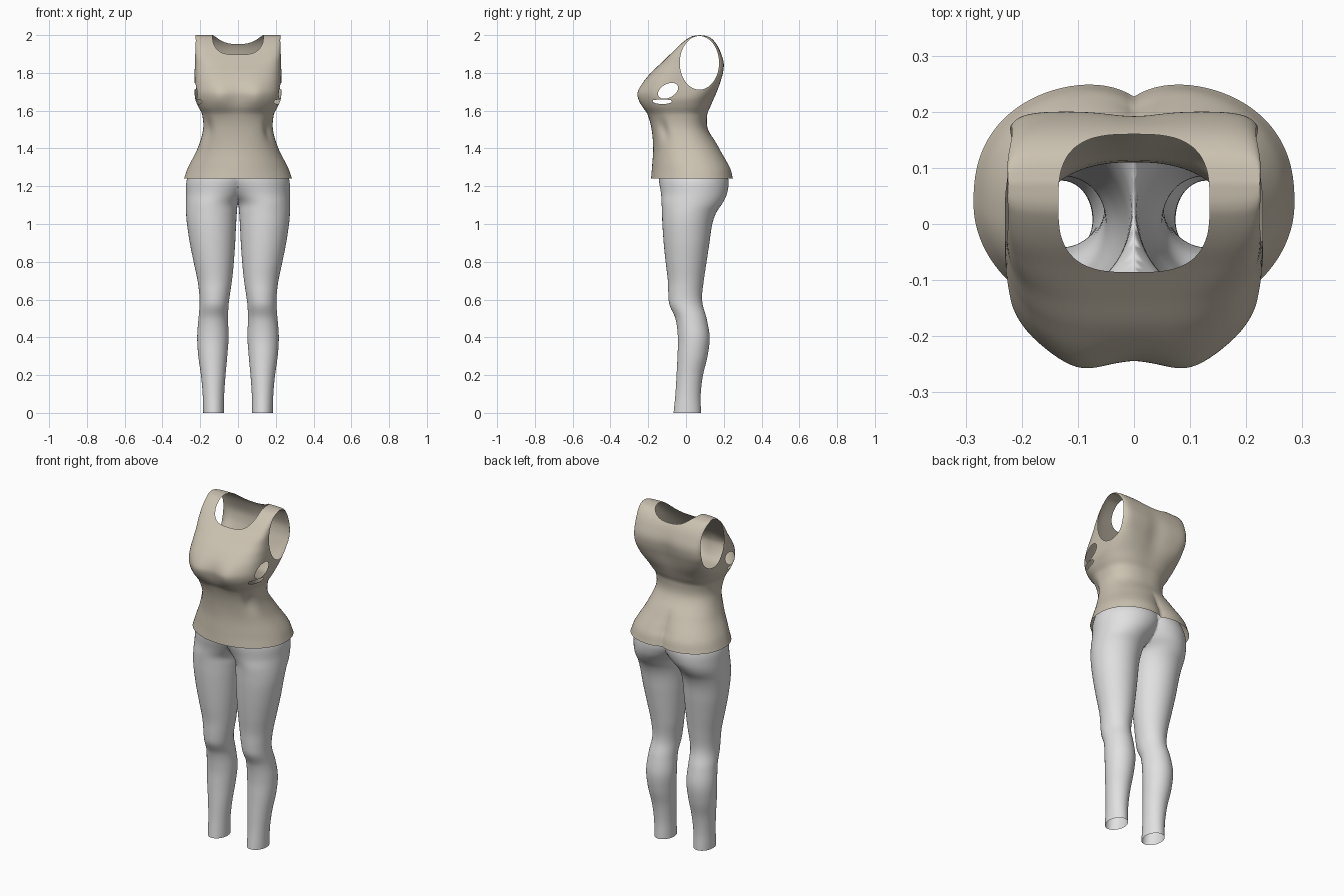
import bpy
import bmesh
from math import cos, sin, pi, exp

default = bpy.data.objects.get("Cube")
if default:
    bpy.data.objects.remove(default, do_unlink=True)


def material(name, colour):
    mat = bpy.data.materials.new(name)
    mat.use_nodes = True
    mat.diffuse_color = (*colour, 1)
    mat.node_tree.nodes["Principled BSDF"].inputs["Base Color"].default_value = (*colour, 1)
    return mat


def sample(rows, z):
    """Smoothly interpolate a table whose first column is height."""
    i = 0
    while i < len(rows) - 2 and z > rows[i + 1][0]:
        i += 1
    low, high = rows[i], rows[i + 1]
    before, after = rows[max(i - 1, 0)], rows[min(i + 2, len(rows) - 1)]
    span = high[0] - low[0]
    u = (z - low[0]) / span
    result = []
    for k in range(1, len(low)):
        m0 = (high[k] - before[k]) / (high[0] - before[0]) * span
        m1 = (after[k] - low[k]) / (after[0] - low[0]) * span
        a, b = low[k], high[k]
        result.append(a + u * m0 + u * u * (3 * (b - a) - 2 * m0 - m1)
                      + u ** 3 * (2 * (a - b) + m0 + m1))
    return result


def bell(value, centre, width):
    return exp(-((value - centre) / width) ** 2)


def super_radius(t, n):
    return (abs(cos(t)) ** n + abs(sin(t)) ** n) ** (-1 / n)


def loft(heights, sides, point):
    """Open tube through rings given by point(angle, height)."""
    bm = bmesh.new()
    rings = [[bm.verts.new(point(2 * pi * s / sides - pi, z)) for s in range(sides)]
             for z in heights]
    for lower, upper in zip(rings, rings[1:]):
        for s in range(sides):
            e = (s + 1) % sides
            bm.faces.new((lower[s], lower[e], upper[e], upper[s]))
    return bm


def cut_hole(bm, inside):
    """Cut a clean opening where inside(position) is negative."""
    new_verts = []
    for edge in list(bm.edges):
        a, b = edge.verts
        ga, gb = inside(a.co), inside(b.co)
        if ga * gb < 0:
            new_verts.append(bmesh.utils.edge_split(edge, a, ga / (ga - gb))[1])
    bmesh.ops.connect_verts(bm, verts=new_verts)
    doomed = [f for f in bm.faces if inside(f.calc_center_median()) < 0]
    bmesh.ops.delete(bm, geom=doomed, context="FACES")


def side_oval(y, z, ry, rz, tilt=0):
    def inside(p):
        dy, dz = p.y - y, p.z - z
        return ((dy * cos(tilt) + dz * sin(tilt)) / ry) ** 2 \
            + ((dz * cos(tilt) - dy * sin(tilt)) / rz) ** 2 - 1
    return inside


def neck_opening(p):
    if p.z < 1.8:
        return 1
    return abs(p.x / 0.135) ** 3 + abs((p.y - 0.037) / 0.123) ** 3 - 1


def finish(bm, name, mat):
    bmesh.ops.recalc_face_normals(bm, faces=bm.faces)
    for f in bm.faces:
        f.smooth = True
    mesh = bpy.data.meshes.new(name)
    bm.to_mesh(mesh)
    bm.free()
    mesh.materials.append(mat)
    obj = bpy.data.objects.new(name, mesh)
    bpy.context.scene.collection.objects.link(obj)
    return obj


# Sleeveless top: height, half width, front, back, front and back squareness
TOP = [
    (1.24, .286, -.185, .259, 2, 2.4),
    (1.3, .264, -.18, .243, 2, 2.4),
    (1.4, .214, -.174, .182, 2.2, 2.3),
    (1.5, .185, -.182, .117, 2.5, 2.3),
    (1.58, .19, -.203, .113, 2.6, 2.5),
    (1.62, .21, -.225, .13, 2.7, 2.7),
    (1.66, .226, -.238, .148, 2.8, 3),
    (1.7, .23, -.242, .165, 2.9, 4),
    (1.75, .23, -.224, .182, 3, 6),
    (1.8, .23, -.186, .196, 3.2, 8),
    (1.85, .229, -.134, .2, 4, 8),
    (1.9, .228, -.082, .187, 6, 8),
    (1.95, .227, -.031, .163, 8, 8),
    (1.985, .226, .014, .131, 8, 8),
    (1.996, .225, .04, .105, 8, 8),
    (2, .224, .072, .072, 8, 8),
]


def top_point(t, z):
    w, front, back, n_front, n_back = sample(TOP, z)
    mid = (front + back) / 2
    is_front = sin(t) < 0
    r = super_radius(t, n_front if is_front else n_back)
    if is_front:
        # shallow hollow beside the front panel at the waist
        side = min(abs(t), pi - abs(t))
        r *= 1 - 0.08 * bell(side, 0.6, 0.2) * bell(z, 1.5, 0.06)
    x = w * r * cos(t)
    y = mid + (back - front) / 2 * r * sin(t)
    weight = abs(sin(t))
    if is_front:
        # bust
        y -= 0.022 * weight * bell(abs(x), 0.1, 0.06) * bell(z, 1.675, 0.07)
    else:
        # seat cleft and spine
        fade = max(0, min(1, (1.44 - z) / 0.12))
        y -= 0.032 * weight * fade * exp(-abs(x) / 0.05)
        y -= 0.011 * weight * bell(x, 0, 0.06) * bell(z, 1.78, 0.12)
    return x, y, z


RINGS = 100
heights = [1.24 + 0.76 * (1 - (1 - i / RINGS) ** 1.5) for i in range(RINGS + 1)]
bm = loft(heights, 144, top_point)
cut_hole(bm, neck_opening)
cut_hole(bm, side_oval(0.071, 1.853, 0.104, 0.142))          # arm openings
cut_hole(bm, side_oval(-0.095, 1.705, 0.058, 0.036, 0.5))    # side gaps
cut_hole(bm, side_oval(-0.125, 1.648, 0.052, 0.013))
bmesh.ops.remove_doubles(bm, verts=bm.verts, dist=0.00005)
finish(bm, "sleeveless_top", material("warm_beige", (0.6, 0.54, 0.44)))

# Leggings: height, inner edge, outer edge, front, back of one leg
LEG = [
    (0, .074, .184, -.066, .079),
    (.1, .073, .187, -.056, .078),
    (.2, .066, .196, -.05, .09),
    (.3, .057, .21, -.045, .114),
    (.4, .05, .216, -.043, .125),
    (.5, .053, .209, -.056, .109),
    (.57, .05, .203, -.087, .089),
    (.62, .044, .204, -.093, .085),
    (.7, .032, .214, -.096, .094),
    (.8, .022, .235, -.108, .109),
    (.9, .015, .255, -.118, .124),
    (1, .01, .27, -.125, .139),
    (1.06, .006, .275, -.127, .16),
    (1.11, -.002, .276, -.129, .193),
    (1.16, -.045, .275, -.132, .217),
    (1.23, -.095, .272, -.143, .225),
    (1.3, -.1, .248, -.142, .205),
]


def leg_point(t, z):
    inner, outer, front, back = sample(LEG, z)
    return ((inner + outer) / 2 + (outer - inner) / 2 * cos(t),
            (front + back) / 2 + (back - front) / 2 * sin(t), z)


# One leg is trimmed at the centre line and mirrored
bm = loft([1.3 * i / 90 for i in range(91)], 64, leg_point)
bmesh.ops.bisect_plane(bm, geom=bm.verts[:] + bm.edges[:] + bm.faces[:],
                       plane_co=(0, 0, 0), plane_no=(1, 0, 0), clear_inner=True)
leggings = finish(bm, "leggings", material("light_grey", (0.75, 0.75, 0.75)))
mirror = leggings.modifiers.new("mirror", "MIRROR")
mirror.use_axis = (True, False, False)
mirror.merge_threshold = 0.0005
